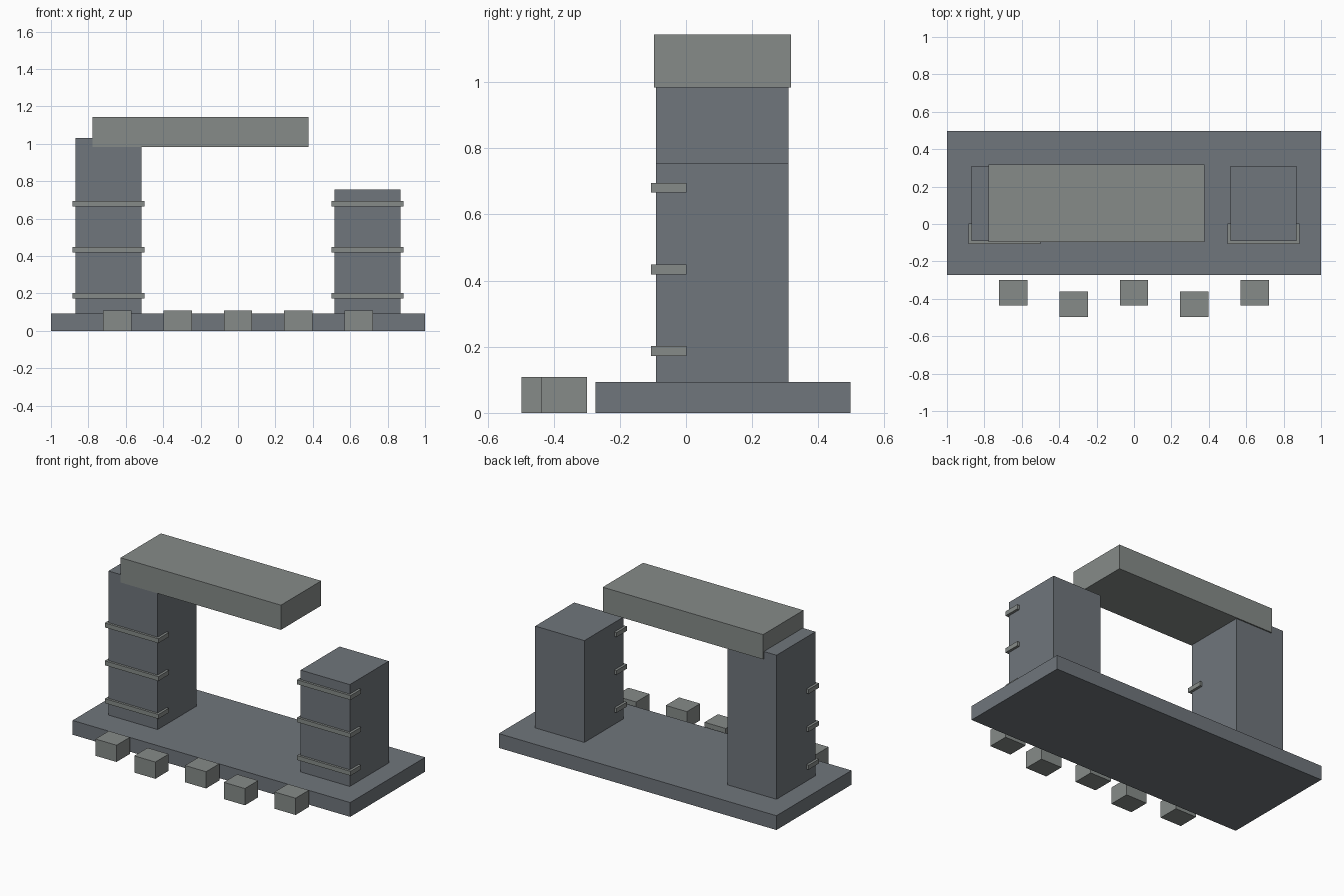
import bpy

if "Cube" in bpy.data.objects:
    bpy.data.objects.remove(bpy.data.objects["Cube"])

STONE = (0.16, 0.18, 0.20, 1)
TRIM = (0.24, 0.26, 0.25, 1)


def material(name, color):
    mat = bpy.data.materials.new(name)
    mat.diffuse_color = color
    mat.use_nodes = True
    mat.node_tree.nodes["Principled BSDF"].inputs["Base Color"].default_value = mat.diffuse_color
    return mat


stone = material("dark_stone", STONE)
trim = material("light_stone", TRIM)


def box(name, x, y, z, mat):
    """Box from (min, max) pairs on each axis."""
    spans = (x, y, z)
    bpy.ops.mesh.primitive_cube_add(size=1, location=[(a + b) / 2 for a, b in spans])
    obj = bpy.context.object
    obj.name = name
    obj.scale = [b - a for a, b in spans]
    bpy.ops.object.transform_apply(location=False, rotation=False, scale=True)
    obj.data.materials.append(mat)
    return obj


# Base slab
BASE_TOP = 0.093
box("base_slab", (-1, 1), (-0.274, 0.498), (0, BASE_TOP), stone)

# Uneven pillars, each with three bands wrapped round the front
for side, cx, top in (("left", -0.692, 1.031), ("right", 0.692, 0.756)):
    box(f"{side}_pillar", (cx - 0.177, cx + 0.177), (-0.091, 0.310), (BASE_TOP, top), stone)
    for i in range(3):
        z = 0.187 + i * 0.2465
        box(f"{side}_band_{i + 1}", (cx - 0.193, cx + 0.193), (-0.106, 0.002),
            (z - 0.0145, z + 0.0145), trim)

# Broken lintel resting on the taller pillar
box("broken_lintel", (-0.778, 0.377), (-0.097, 0.318), (0.983, 1.144), trim)

# Staggered row of loose blocks in front
for i in range(5):
    cx = (i - 2) * 0.3225
    y = -0.498 if i % 2 else -0.437
    box(f"front_block_{i + 1}", (cx - 0.076, cx + 0.076), (y, y + 0.137), (0, 0.109), trim)
